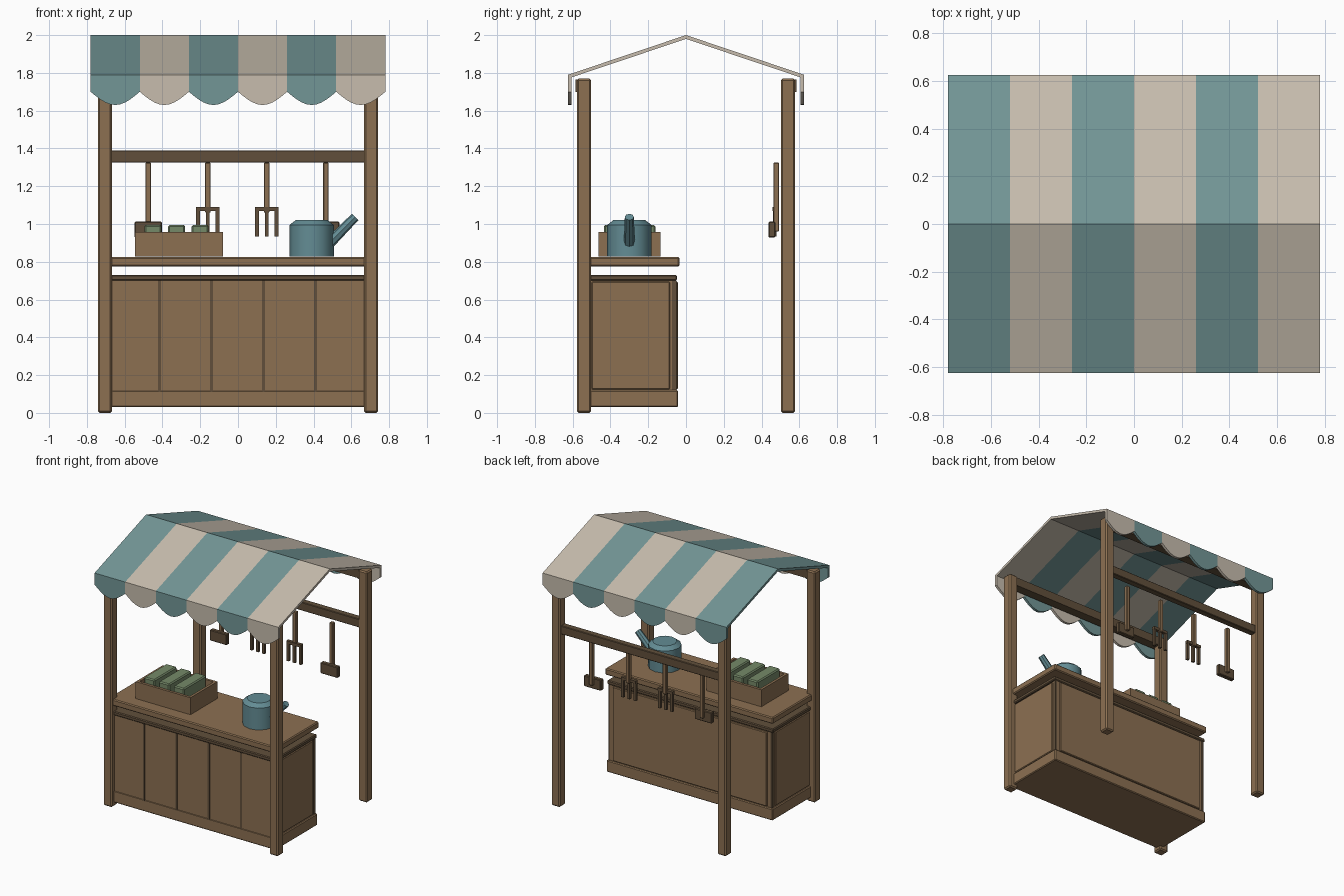
import bpy, bmesh, math
from mathutils import Vector

if "Cube" in bpy.data.objects:
    bpy.data.objects.remove(bpy.data.objects["Cube"], do_unlink=True)


def srgb(*c):
    return tuple(v / 12.92 if v <= 0.04045 else ((v + 0.055) / 1.055) ** 2.4 for v in c) + (1,)


def material(name, *c):
    m = bpy.data.materials.new(name)
    m.use_nodes = True
    m.diffuse_color = srgb(*c)
    bsdf = next(n for n in m.node_tree.nodes if n.type == 'BSDF_PRINCIPLED')
    bsdf.inputs["Base Color"].default_value = srgb(*c)
    return m


wood = material("oak wood", 0.55, 0.44, 0.32)
dark = material("dark wood", 0.38, 0.31, 0.23)
teal = material("teal cloth", 0.45, 0.59, 0.59)
cream = material("cream cloth", 0.78, 0.74, 0.68)
green = material("green produce", 0.46, 0.54, 0.41)
enamel = material("blue enamel", 0.39, 0.55, 0.58)


def finish(name, bm, mat):
    bmesh.ops.recalc_face_normals(bm, faces=bm.faces)
    me = bpy.data.meshes.new(name)
    bm.to_mesh(me)
    bm.free()
    ob = bpy.data.objects.new(name, me)
    bpy.context.collection.objects.link(ob)
    me.materials.append(mat)
    return ob


def box(name, x, y, z, mat, bevel=0):
    """Box spanning the three (low, high) ranges."""
    bm = bmesh.new()
    bmesh.ops.create_cube(bm, size=1)
    for v in bm.verts:
        v.co = [(r[0] + r[1]) / 2 + c * (r[1] - r[0]) for r, c in zip((x, y, z), v.co)]
    if bevel:
        bmesh.ops.bevel(bm, geom=bm.edges[:], offset=bevel, segments=1, affect='EDGES')
    return finish(name, bm, mat)


def around(c, w):
    return (c - w / 2, c + w / 2)


def prism(name, outline, push, mat):
    """Extrude a closed outline of points along a vector."""
    bm = bmesh.new()
    face = bm.faces.new([bm.verts.new(p) for p in outline])
    ext = bmesh.ops.extrude_face_region(bm, geom=[face])
    bmesh.ops.translate(bm, vec=push, verts=[g for g in ext["geom"] if isinstance(g, bmesh.types.BMVert)])
    return finish(name, bm, mat)


# Posts and top beams
for sy, end in ((-1, "front"), (1, "back")):
    for sx, side in ((-1, "right"), (1, "left")):
        box(f"{end}_{side}_post", around(sx * 0.705, 0.074), around(sy * 0.54, 0.074), (0, 1.77), wood, 0.009)
    box(f"{end}_top_beam", (-0.69, 0.69), around(sy * 0.55, 0.07), (1.7, 1.765), dark)
box("tool_rail", (-0.68, 0.68), around(0.535, 0.05), (1.325, 1.39), dark, 0.004)

# Counter cabinet
box("cabinet_body", (-0.69, 0.69), (-0.545, -0.055), (0.03, 0.72), wood)
box("cabinet_plinth", (-0.705, 0.705), (-0.548, -0.042), (0.03, 0.12), wood, 0.006)
box("cabinet_top_trim", (-0.705, 0.705), (-0.552, -0.048), (0.7, 0.73), dark, 0.006)
box("cabinet_back_panel", (-0.655, 0.655), (-0.06, -0.043), (0.125, 0.695), wood, 0.005)
for sx, side in ((-1, "right"), (1, "left")):
    box(f"cabinet_{side}_panel", around(sx * 0.69, 0.02), (-0.5, -0.085), (0.125, 0.695), wood, 0.005)
    box(f"cabinet_{side}_corner_strip", around(sx * 0.688, 0.012), (-0.075, -0.05), (0.12, 0.7), dark)
for i in range(4):
    box(f"front_board_seam_{i + 1}", around(-0.415 + i * 0.275, 0.015), (-0.55, -0.544), (0.11, 0.7), dark)
box("countertop", (-0.712, 0.712), (-0.56, -0.035), (0.775, 0.825), wood, 0.007)

# Striped awning: sloped roof strips with a scalloped flap at each eave
stripe, half, thick, eave = 0.26, 0.625, 0.02, 1.79
for i in range(6):
    x0 = -0.78 + i * stripe
    mat = cream if i % 2 else teal
    roof = [(-half, eave), (0, 2), (half, eave), (half, eave - thick), (0, 2 - thick), (-half, eave - thick)]
    prism(f"awning_strip_{i + 1}", [(x0, y, z) for y, z in roof], (stripe, 0, 0), mat)
    for sy, end in ((-1, "front"), (1, "back")):
        steps = 10
        curve = [(x0 + stripe * k / steps, 1.7 - 0.07 * math.sin(math.pi * k / steps)) for k in range(steps + 1)]
        outline = [(x0 + stripe, eave - 0.002), (x0, eave - 0.002)] + curve
        prism(f"{end}_scallop_{i + 1}", [(x, sy * half, z) for x, z in outline], (0, -sy * 0.02, 0), mat)

# Produce crate
cx, cy, cz = (-0.545, -0.08), (-0.462, -0.135), (0.827, 0.957)
wall = 0.02
box("crate_floor", cx, cy, (cz[0], 0.85), wood)
for k, end in enumerate(("front", "back")):
    box(f"crate_{end}", cx, around(cy[k] + (wall / 2 if k == 0 else -wall / 2), wall), cz, wood)
for k, side in enumerate(("right", "left")):
    box(f"crate_{side}", around(cx[k] + (wall / 2 if k == 0 else -wall / 2), wall),
        (cy[0] + wall, cy[1] - wall), cz, wood)
for i in range(3):
    box(f"produce_{i + 1}", around(-0.45 + i * 0.125, 0.09), (-0.435, -0.162), (0.85, 0.995), green, 0.008)

# Watering can
can = Vector((0.39, -0.3, 0))
bm = bmesh.new()
sides = 12
rings = []
for r, z in ((0.117, 0.827), (0.117, 0.995), (0.085, 1.02)):
    rings.append([bm.verts.new(can + Vector((r * math.cos(2 * math.pi * k / sides),
                                             r * math.sin(2 * math.pi * k / sides), z))) for k in range(sides)])
for a, b in zip(rings, rings[1:]):
    for k in range(sides):
        n = (k + 1) % sides
        bm.faces.new((a[k], a[n], b[n], b[k]))
bm.faces.new(rings[0])
bm.faces.new(rings[-1])
body = finish("watering_can_body", bm, enamel)

bm = bmesh.new()
start, tip = Vector((0.47, -0.3, 0.885)), Vector((0.62, -0.3, 1.037))
bmesh.ops.create_cone(bm, cap_ends=True, segments=8, radius1=0.03, radius2=0.024, depth=(tip - start).length)
bmesh.ops.rotate(bm, matrix=(tip - start).to_track_quat('Z', 'Y').to_matrix(), verts=bm.verts)
bmesh.ops.translate(bm, vec=(start + tip) / 2, verts=bm.verts)
spout = finish("watering_can_spout", bm, enamel)
for ob in (body, spout):
    bpy.ops.object.select_all(action='DESELECT')
    ob.select_set(True)
    bpy.context.view_layer.objects.active = ob
    bpy.ops.object.shade_smooth_by_angle(angle=math.radians(35))

# Hanging tools: shovels outside, forks inside
for i, x in enumerate((-0.475, -0.16, 0.152, 0.465)):
    fork = i in (1, 2)
    box(f"tool_handle_{i + 1}", around(x, 0.03), around(0.478, 0.03), (1.06 if fork else 0.96, 1.325), wood, 0.004)
    if fork:
        box(f"fork_bar_{i + 1}", around(x, 0.125), around(0.47, 0.025), (1.068, 1.09), dark)
        for k in (-1, 0, 1):
            box(f"fork_{i + 1}_tine_{k + 2}", around(x + k * 0.052, 0.02), around(0.47, 0.02), (0.935, 1.075), dark)
    else:
        box(f"shovel_head_{i + 1}", around(x, 0.145), around(0.455, 0.035), (0.928, 1.012), dark, 0.005)
